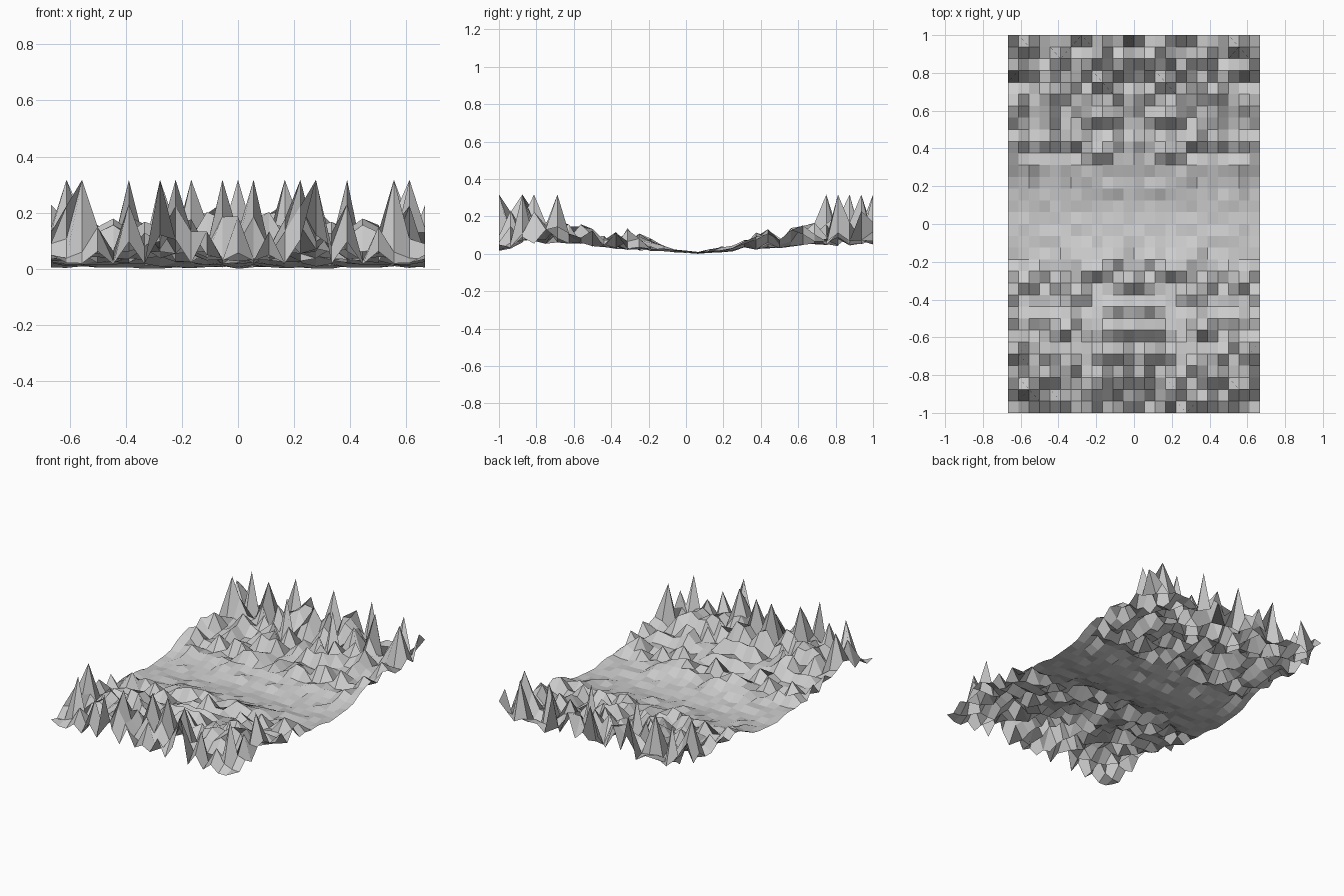
import bpy, bmesh, random

if "Cube" in bpy.data.objects:
    bpy.data.objects.remove(bpy.data.objects["Cube"])

random.seed(7)
NX, NY = 24, 32            # grid cells across and along
W, L = 1.3334, 2.0

# lower and upper height envelope along the length: (y, low, high)
ENVELOPE = [(-1, .015, .24), (-.94, .025, .24), (-.88, .06, .23), (-.8, .045, .23),
            (-.7, .06, .22), (-.6, .05, .18), (-.5, .04, .14), (-.44, .035, .11),
            (-.34, .022, .15), (-.2, .015, .09), (-.1, .01, .032), (0, .004, .018),
            (.06, 0, .01), (.19, .008, .045), (.3, .015, .07), (.4, .022, .14),
            (.5, .03, .12), (.62, .045, .16), (.7, .05, .20), (.82, .04, .24),
            (1, .05, .24)]

# tall summits, mirrored left to right: (|x| column, row)
PEAKS = [(10, 31), (11, 29), (7, 30), (5, 32), (0, 32), (3, 28),
         (11, 5), (10, 2), (5, 0), (1, 3), (4, 2)]
SUMMIT = .317


def limits(y):
    for (y0, a0, b0), (y1, a1, b1) in zip(ENVELOPE, ENVELOPE[1:]):
        if y <= y1 + 1e-6:
            t = (y - y0) / (y1 - y0)
            return a0 + t * (a1 - a0), b0 + t * (b1 - b0)


def height(col, row):
    low, high = limits(-1 + L * row / NY)
    r = random.random() ** 1.5
    if (col, row) in PEAKS:
        return SUMMIT
    if (col, row) == (12, 0):
        return .05
    if (col, row) == (12, NY):
        return .17
    if (col, row) == (0, 17):              # lowest point
        return 0
    if col in (8, 9):                      # lower ridge columns
        high = min(high, .18)
    if col < 2 and 17 < row < 28:          # calmer central path
        high = low + (high - low) * .6
    return low + (high - low) * r


# left-right symmetric height field
heights = {(c, r): height(c, r) for r in range(NY + 1) for c in range(NX // 2 + 1)}

bm = bmesh.new()
grid = [[bm.verts.new((W * (i / NX - .5), -1 + L * j / NY,
                       heights[abs(i - NX // 2), j]))
         for i in range(NX + 1)] for j in range(NY + 1)]
for j in range(NY):
    for i in range(NX):
        bm.faces.new((grid[j][i], grid[j][i + 1], grid[j + 1][i + 1], grid[j + 1][i]))

# valley terrain as a single flat-shaded sheet
mesh = bpy.data.meshes.new("valley_terrain")
bm.to_mesh(mesh)
bm.free()
terrain = bpy.data.objects.new("valley_terrain", mesh)
bpy.context.collection.objects.link(terrain)
